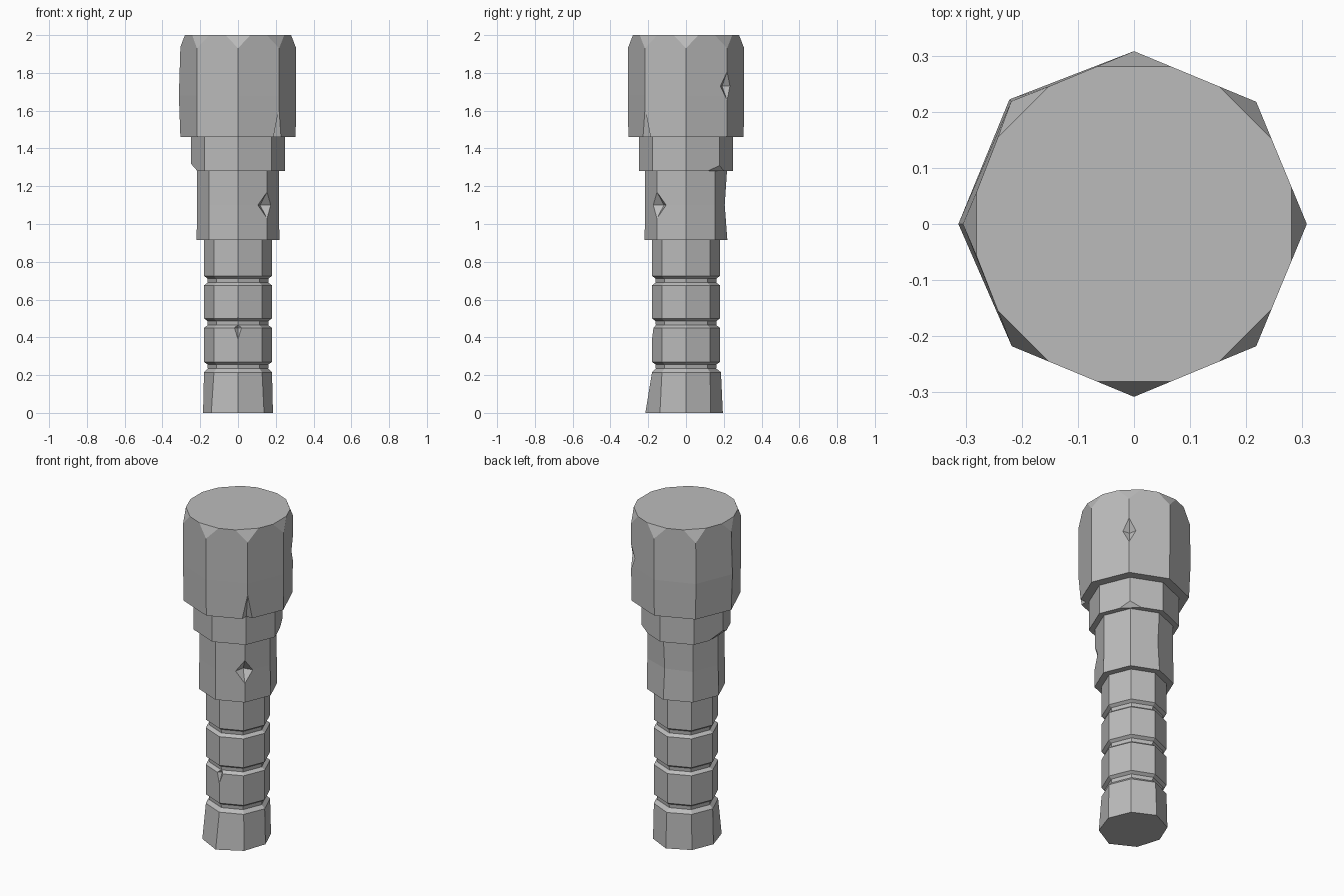
import bpy, bmesh, math
from mathutils import Vector, Matrix

cube = bpy.data.objects.get("Cube")
if cube:
    bpy.data.objects.remove(cube, do_unlink=True)

stone = bpy.data.materials.new("grey_stone")
stone.use_nodes = True
GREY = (0.5, 0.5, 0.5, 1)
stone.diffuse_color = GREY
stone.node_tree.nodes["Principled BSDF"].inputs["Base Color"].default_value = GREY


def radial(angle, r, z):
    a = math.radians(angle)
    return Vector((r * math.cos(a), r * math.sin(a), z))


def finish(bm, name):
    bmesh.ops.recalc_face_normals(bm, faces=bm.faces)
    mesh = bpy.data.meshes.new(name)
    bm.to_mesh(mesh)
    bm.free()
    mesh.materials.append(stone)
    obj = bpy.data.objects.new(name, mesh)
    bpy.context.collection.objects.link(obj)
    return obj


def octagon_part(name, profile, shifts=None, corner_cuts=()):
    """Stack octagon rings (radius, z); shifts = {(ring, angle): radius change};
    corner_cuts = (angle, r1, z1, r2, z2) slices off a corner."""
    shifts = shifts or {}
    bm = bmesh.new()
    rings = [[bm.verts.new(radial(a, r + shifts.get((i, a), 0), z))
              for a in range(0, 360, 45)] for i, (r, z) in enumerate(profile)]
    for low, high in zip(rings, rings[1:]):
        for k in range(8):
            n = (k + 1) % 8
            bm.faces.new((low[k], low[n], high[n], high[k]))
    bm.faces.new(rings[0][::-1])
    bm.faces.new(rings[-1])
    for angle, r1, z1, r2, z2 in corner_cuts:
        up = 1 if z2 > z1 else -1
        normal = radial(angle, abs(z2 - z1), up * (r1 - r2)).normalized()
        geom = bm.verts[:] + bm.edges[:] + bm.faces[:]
        cut = bmesh.ops.bisect_plane(bm, geom=geom, plane_co=radial(angle, r1, z1),
                                     plane_no=normal, clear_outer=True)
        edges = [e for e in cut["geom_cut"] if isinstance(e, bmesh.types.BMEdge)]
        bmesh.ops.holes_fill(bm, edges=edges, sides=0)
    return finish(bm, name)


def chip(obj, angle, r, z, depth, width, height):
    """Carve a diamond-shaped chip into a vertical edge."""
    bm = bmesh.new()
    bmesh.ops.create_uvsphere(bm, u_segments=4, v_segments=2, radius=1)
    bm.transform(Matrix.Translation(radial(angle, r, z))
                 @ Matrix.Rotation(math.radians(angle), 4, "Z")
                 @ Matrix.Diagonal((depth, width, height, 1)))
    cutter = finish(bm, obj.name + "_chip_cutter")
    cutter.hide_render = True
    cutter.hide_viewport = True
    mod = obj.modifiers.new("chip", "BOOLEAN")
    mod.operation = "DIFFERENCE"
    mod.solver = "EXACT"
    mod.object = cutter
    bpy.context.view_layer.update()
    baked = bpy.data.meshes.new_from_object(
        obj.evaluated_get(bpy.context.evaluated_depsgraph_get()))
    obj.modifiers.clear()
    obj.data = baked
    bpy.data.objects.remove(cutter, do_unlink=True)


# Head with sliced top corners
head = octagon_part("head", [(0.305, 1.46), (0.308, 1.68), (0.308, 2.0)],
                    {(1, 180): 0.005, (1, 135): 0.006, (2, 180): -0.005},
                    [(a, 0.308, 1.93, 0.281, 2.0) for a in range(0, 360, 45)])
chip(head, -45, 0.315, 1.46, 0.05, 0.05, 0.18)
chip(head, 45, 0.315, 1.73, 0.045, 0.07, 0.09)

# Collar with worn lower corners
octagon_part("collar", [(0.25, 1.28), (0.25, 1.46)],
             corner_cuts=[(180, 0.25, 1.32, 0.215, 1.28), (45, 0.25, 1.31, 0.225, 1.28)])

# Upper shaft with a hollow on the back edge
shaft = octagon_part("upper_shaft", [(0.219, 0.915), (0.217, 1.1), (0.217, 1.28)],
                     {(1, 90): -0.012})
chip(shaft, -45, 0.225, 1.1, 0.06, 0.09, 0.08)

# Ringed grip: repeated bands separated by grooves
profile = []
for low, high in ((0.27, 0.45), (0.5, 0.675), (0.725, 0.915)):
    profile += [(0.16, low - 0.035), (0.162, low - 0.013), (0.18, low), (0.18, high)]
grip = octagon_part("ringed_grip", profile)
chip(grip, -90, 0.185, 0.45, 0.035, 0.03, 0.07)
chip(grip, 180, 0.185, 0.73, 0.035, 0.03, 0.08)

# Flared foot
octagon_part("foot", [(0.185, 0), (0.18, 0.215), (0.16, 0.235)],
             {(0, 270): 0.03, (0, 225): 0.015, (0, 315): 0.01, (0, 90): 0.01, (1, 90): 0.005})
